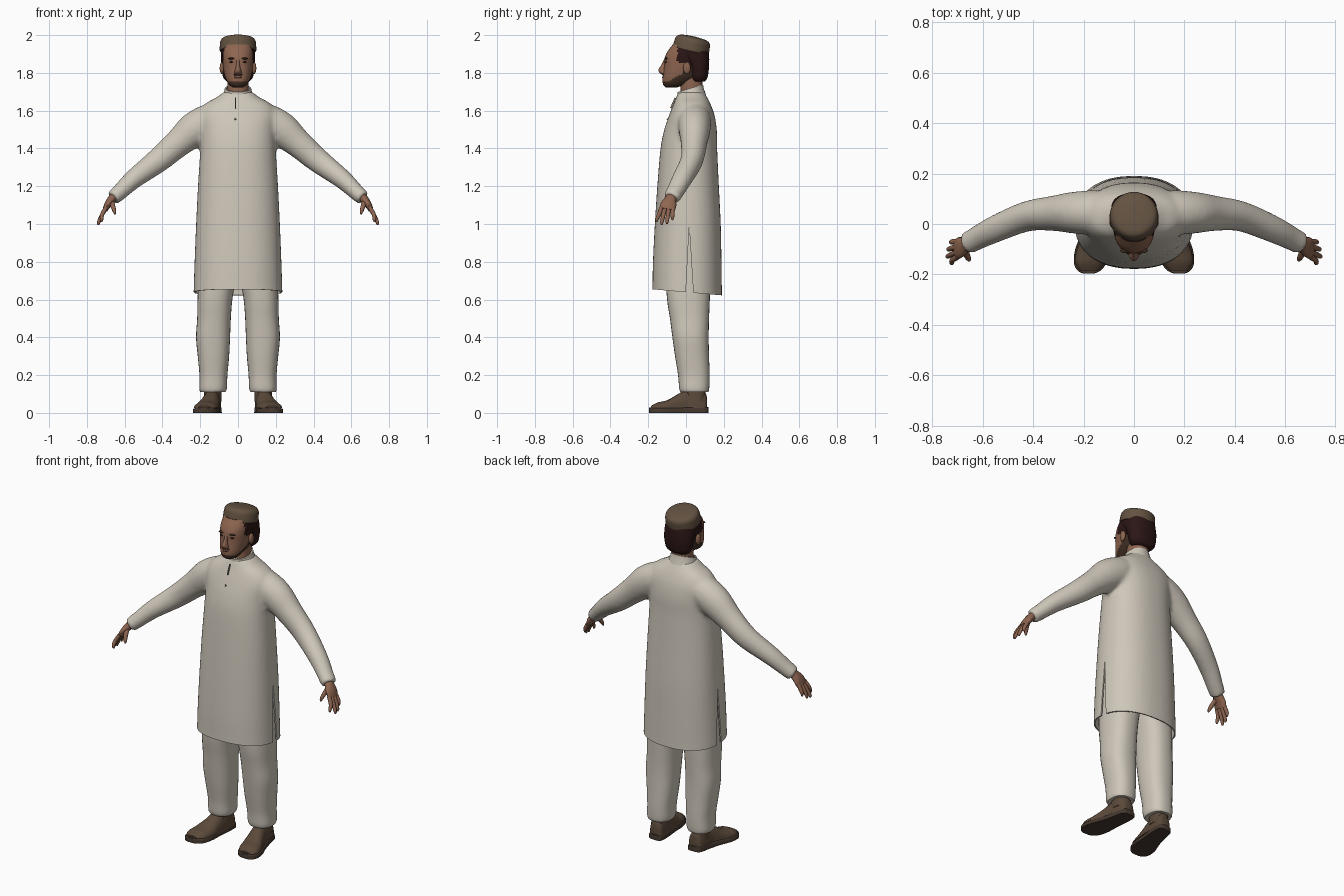
import bpy, bmesh
from math import cos, sin, pi, radians
from mathutils import Vector, Matrix

if "Cube" in bpy.data.objects:
    bpy.data.objects.remove(bpy.data.objects["Cube"], do_unlink=True)


def material(name, r, g, b):
    m = bpy.data.materials.new(name)
    m.use_nodes = True
    m.diffuse_color = (r, g, b, 1)
    node = next(n for n in m.node_tree.nodes if n.type == 'BSDF_PRINCIPLED')
    node.inputs["Base Color"].default_value = (r, g, b, 1)
    node.inputs["Roughness"].default_value = 0.9
    return m


CLOTH = material("cream cloth", .62, .57, .49)
SKIN = material("skin", .27, .13, .08)
HAIR = material("dark hair", .025, .008, .008)
BEARD = material("beard brown", .055, .03, .018)
CAP = material("cap brown", .125, .085, .053)
LEATHER = material("shoe leather", .105, .068, .043)
SOLE = material("sole brown", .06, .04, .028)
LIPS = material("lips", .17, .065, .045)
SEAM = material("seam grey", .2, .18, .15)


def add(name, bm, mat, angle=50):
    """Turn a bmesh into a smooth shaded object."""
    bmesh.ops.recalc_face_normals(bm, faces=bm.faces)
    me = bpy.data.meshes.new(name)
    bm.to_mesh(me)
    bm.free()
    me.materials.append(mat)
    finish(me, angle)
    ob = bpy.data.objects.new(name, me)
    bpy.context.collection.objects.link(ob)
    return ob


def finish(me, angle=50):
    for p in me.polygons:
        p.use_smooth = True
    me.set_sharp_from_angle(angle=radians(angle))


def spline(rows, k=4):
    """Catmull-Rom through rows of numbers."""
    out = []
    last = len(rows) - 1
    for i in range(last):
        a, b, c, d = (rows[min(max(j, 0), last)] for j in range(i - 1, i + 3))
        for s in range(k):
            t = s / k
            out.append([q + .5 * t * (r - p + t * (2*p - 5*q + 4*r - w + t * (3*(q - r) + w - p)))
                        for p, q, r, w in zip(a, b, c, d)])
    return out + [list(rows[-1])]


def skin(bm, loops, caps=True):
    """Bridge a list of point loops."""
    rings = [[bm.verts.new(p) for p in loop] for loop in loops]
    n = len(rings[0])
    for a, b in zip(rings, rings[1:]):
        for i in range(n):
            j = (i + 1) % n
            bm.faces.new((a[i], a[j], b[j], b[i]))
    if caps:
        bm.faces.new(rings[0])
        bm.faces.new(rings[-1])


def power(v, e):
    return (1 if v >= 0 else -1) * abs(v) ** (2 / e)


def stack(bm, rows, side=1, e=2.3, n=32, k=4, tilt=0, caps=True):
    """Horizontal rings: z, centre x, half width, front y, back y."""
    loops = []
    for z, cx, rx, y0, y1 in spline(rows, k):
        loop = []
        for i in range(n):
            a = 2 * pi * i / n
            y = (y0 + y1) / 2 + (y1 - y0) / 2 * power(sin(a), e)
            loop.append((side * (cx + rx * power(cos(a), e)), y, z + tilt * y))
        loops.append(loop)
    skin(bm, loops, caps)


def tube(bm, rows, side=1, n=16, k=4):
    """Rings along a path: x, y, z, thickness radius, radius along y."""
    rows = spline(rows, k)
    pts = [Vector(r[:3]) for r in rows]
    loops = []
    for i, r in enumerate(rows):
        d = (pts[min(i + 1, len(pts) - 1)] - pts[max(i - 1, 0)]).normalized()
        v = (Vector((0, 1, 0)) - d * d.y).normalized()
        u = v.cross(d)
        loop = [pts[i] + u * r[3] * cos(2*pi*j/n) + v * r[4] * sin(2*pi*j/n) for j in range(n)]
        loops.append([(side * p.x, p.y, p.z) for p in loop])
    skin(bm, loops)


def blob(name, mat, centre, radii):
    bm = bmesh.new()
    bmesh.ops.create_uvsphere(bm, u_segments=16, v_segments=10, radius=1)
    bm.transform(Matrix.Translation(centre) @ Matrix.Diagonal((*radii, 1)))
    return add(name, bm, mat)


# Tunic: body and sleeves fused, then hollowed, hemmed and slit
BODY = [(.5, 0, .24, -.185, .193), (.65, 0, .235, -.178, .19), (.8, 0, .23, -.175, .188),
        (1, 0, .222, -.165, .184), (1.2, 0, .212, -.152, .174), (1.4, 0, .2, -.135, .165),
        (1.5, 0, .2, -.115, .163), (1.58, 0, .207, -.088, .15), (1.635, 0, .175, -.066, .13),
        (1.67, 0, .115, -.052, .112), (1.7, 0, .075, -.04, .095)]
bm = bmesh.new()
stack(bm, BODY, n=48)
for s in (1, -1):
    tube(bm, [(.1, .045, 1.56, .08, .08), (.15, .045, 1.545, .092, .088), (.23, .045, 1.5, .093, .084),
              (.32, .042, 1.425, .075, .07), (.425, .03, 1.335, .065, .06), (.55, -.02, 1.24, .052, .054),
              (.62, -.055, 1.175, .044, .048), (.663, -.078, 1.137, .041, .045)], s, 24)
tunic = add("tunic", bm, CLOTH)

bm = bmesh.new()
stack(bm, [(z, cx, rx - .008, y0 + .008, y1 - .008) for z, cx, rx, y0, y1 in BODY[:5]], n=48)
hollow = add("hollow_cutter", bm, CLOTH)
bm = bmesh.new()
bmesh.ops.create_cube(bm, size=1)
bm.transform(Matrix.Translation((0, 0, .137)) @ Matrix.Rotation(radians(-5), 4, 'X'))
hem = add("hem_cutter", bm, CLOTH)
bm = bmesh.new()
skin(bm, [[(x, -.008, .5), (x, .047, .5), (x, .017, .985)] for x in (-.5, .5)])
slit = add("slit_cutter", bm, CLOTH)

mod = tunic.modifiers.new("fuse", 'REMESH')
mod.mode = 'VOXEL'
mod.voxel_size = .011
mod = tunic.modifiers.new("soften", 'SMOOTH')
mod.factor = .5
mod.iterations = 8
cutters = (hollow, hem, slit)
for c in cutters:
    c.hide_render = True
    mod = tunic.modifiers.new("cut", 'BOOLEAN')
    mod.operation = 'DIFFERENCE'
    mod.solver = 'EXACT'
    mod.object = c
bpy.context.view_layer.update()
graph = bpy.context.evaluated_depsgraph_get()
cut = bpy.data.meshes.new_from_object(tunic.evaluated_get(graph))
tunic.modifiers.clear()
tunic.data = cut
cut.materials.clear()
cut.materials.append(CLOTH)
finish(cut)
for c in cutters:
    bpy.data.objects.remove(c, do_unlink=True)

# Collar, placket seam and button
bm = bmesh.new()
stack(bm, [(1.655, 0, .088, -.052, .105), (1.69, 0, .074, -.046, .094), (1.712, 0, .07, -.046, .09),
           (1.712, 0, .062, -.038, .082), (1.67, 0, .06, -.036, .08)], e=2, k=1, tilt=.3, caps=False)
add("collar", bm, CLOTH)
bm = bmesh.new()
bmesh.ops.create_cube(bm, size=1)
bm.transform(Matrix.Translation((-.014, -.068, 1.64)) @ Matrix.Rotation(radians(-24), 4, 'X')
             @ Matrix.Diagonal((.005, .009, .06, 1)))
add("placket_seam", bm, SEAM)
blob("button", SEAM, (-.014, -.098, 1.555), (.005, .004, .005))

for s, label in ((1, "left"), (-1, "right")):
    # Trouser leg
    bm = bmesh.new()
    stack(bm, [(.11, .133, .066, -.028, .118), (.13, .132, .073, -.036, .123), (.2, .13, .074, -.042, .125),
               (.3, .13, .083, -.058, .122), (.4, .132, .09, -.072, .12), (.5, .127, .089, -.085, .122),
               (.6, .122, .092, -.1, .126), (.75, .108, .1, -.11, .13), (.95, .1, .1, -.11, .13)],
          s, e=2.4)
    add(label + "_trouser_leg", bm, CLOTH)

    # Shoe: rows of y, centre x, half width, height
    def shoe(name, rows, base, e, mat):
        bm = bmesh.new()
        loops = [[(s * (cx + rx * power(cos(i*pi/12), e)), y, base + h * max(0, power(sin(i*pi/12), e)))
                  for i in range(24)] for y, cx, rx, h in spline(rows)]
        skin(bm, loops)
        bmesh.ops.remove_doubles(bm, verts=bm.verts, dist=.0004)
        add(name, bm, mat, 40)
    shoe(label + "_shoe_upper", [(.112, .128, .025, .05), (.1, .13, .04, .085), (.05, .135, .046, .1),
                                 (0, .14, .048, .098), (-.05, .15, .055, .07), (-.1, .163, .063, .042),
                                 (-.15, .173, .06, .03), (-.185, .178, .035, .012)], .025, 2.2, LEATHER)
    shoe(label + "_sole", [(.12, .128, .022, .03), (.105, .13, .042, .03), (.04, .137, .05, .03),
                           (-.03, .15, .056, .028), (-.1, .165, .068, .026), (-.155, .174, .064, .026),
                           (-.185, .178, .045, .028), (-.197, .18, .02, .028)], 0, 7, SOLE)
    bm = bmesh.new()
    stack(bm, [(.06, .135, .047, -.01, .105), (.2, .133, .045, 0, .1)], s)
    add(label + "_ankle", bm, LEATHER)

    # Hand: palm, four fingers and thumb
    bm = bmesh.new()
    tube(bm, [(.64, -.068, 1.165, .024, .028), (.665, -.08, 1.135, .023, .03),
              (.688, -.092, 1.105, .019, .042), (.703, -.1, 1.075, .014, .041)], s)
    for ky, tip in ((-.13, (.722, -.155, 1.01)), (-.11, (.738, -.128, .995)),
                    (-.09, (.735, -.1, 1.0)), (-.07, (.724, -.072, 1.02))):
        tube(bm, [(.698, ky, 1.088, .011, .011), (.719, (ky + tip[1]) / 2, 1.05, .011, .011),
                  (*tip[:2], tip[2] + .014, .009, .009), (*tip, .004, .004)], s, 10)
    tube(bm, [(.672, -.085, 1.13, .013, .014), (.664, -.118, 1.1, .013, .013),
              (.655, -.138, 1.07, .01, .01), (.651, -.143, 1.052, .004, .004)], s, 10)
    add(label + "_hand", bm, SKIN)

    # Paired features
    blob(label + "_ear", SKIN, (s * .085, .005, 1.825), (.012, .02, .032))
    blob(label + "_eye", HAIR, (s * .032, -.105, 1.858), (.014, .007, .005))
    blob(label + "_eyebrow", BEARD, (s * .034, -.105, 1.876), (.021, .01, .005))

# Head with beard and sideburns coloured by position
bm = bmesh.new()
stack(bm, [(1.722, 0, .025, -.105, -.05), (1.738, 0, .048, -.121, -.005), (1.77, 0, .066, -.124, .06),
           (1.8, 0, .074, -.12, .085), (1.84, 0, .08, -.115, .1), (1.875, 0, .082, -.114, .11),
           (1.91, 0, .083, -.1, .112), (1.95, 0, .077, -.07, .1)], n=48, k=6)
head = add("head", bm, SKIN)
head.data.materials.append(BEARD)
head.data.materials.append(HAIR)
for p in head.data.polygons:
    x, y, z = p.center
    if z < 1.755 + max(0, y + .09) * .6:
        p.material_index = 1
    elif y > -.045 and z > 1.85 or y > 0:
        p.material_index = 2
bm = bmesh.new()
stack(bm, [(1.64, 0, .058, -.03, .085), (1.72, 0, .056, -.028, .085), (1.8, 0, .058, -.03, .09)])
add("neck", bm, SKIN)
bm = bmesh.new()
stack(bm, [(1.79, 0, .012, -.126, -.1), (1.802, 0, .02, -.141, -.1), (1.818, 0, .015, -.146, -.1),
           (1.845, 0, .009, -.129, -.1), (1.875, 0, .01, -.114, -.1)], n=16, e=2)
add("nose", bm, SKIN)
blob("moustache", BEARD, (0, -.116, 1.79), (.028, .009, .005))
blob("mouth", LIPS, (0, -.119, 1.777), (.022, .008, .006))

# Hair behind the ears
bm = bmesh.new()
stack(bm, [(1.755, 0, .06, .03, .1), (1.775, 0, .078, .022, .114), (1.82, 0, .087, .015, .121),
           (1.86, 0, .09, -.005, .123), (1.9, 0, .091, -.045, .122), (1.935, 0, .088, -.06, .115)])
add("hair", bm, HAIR)

# Round cap tipped backwards
bm = bmesh.new()
stack(bm, [(-.004, 0, .094, -.094, .094), (0, 0, .097, -.097, .097), (.03, 0, .096, -.096, .096),
           (.052, 0, .092, -.092, .092), (.066, 0, .078, -.078, .078), (.073, 0, .045, -.045, .045),
           (.075, 0, .004, -.004, .004)], e=2, n=40)
bm.transform(Matrix.Translation((0, .025, 1.92)) @ Matrix.Rotation(radians(-13), 4, 'X'))
add("cap", bm, CAP)
